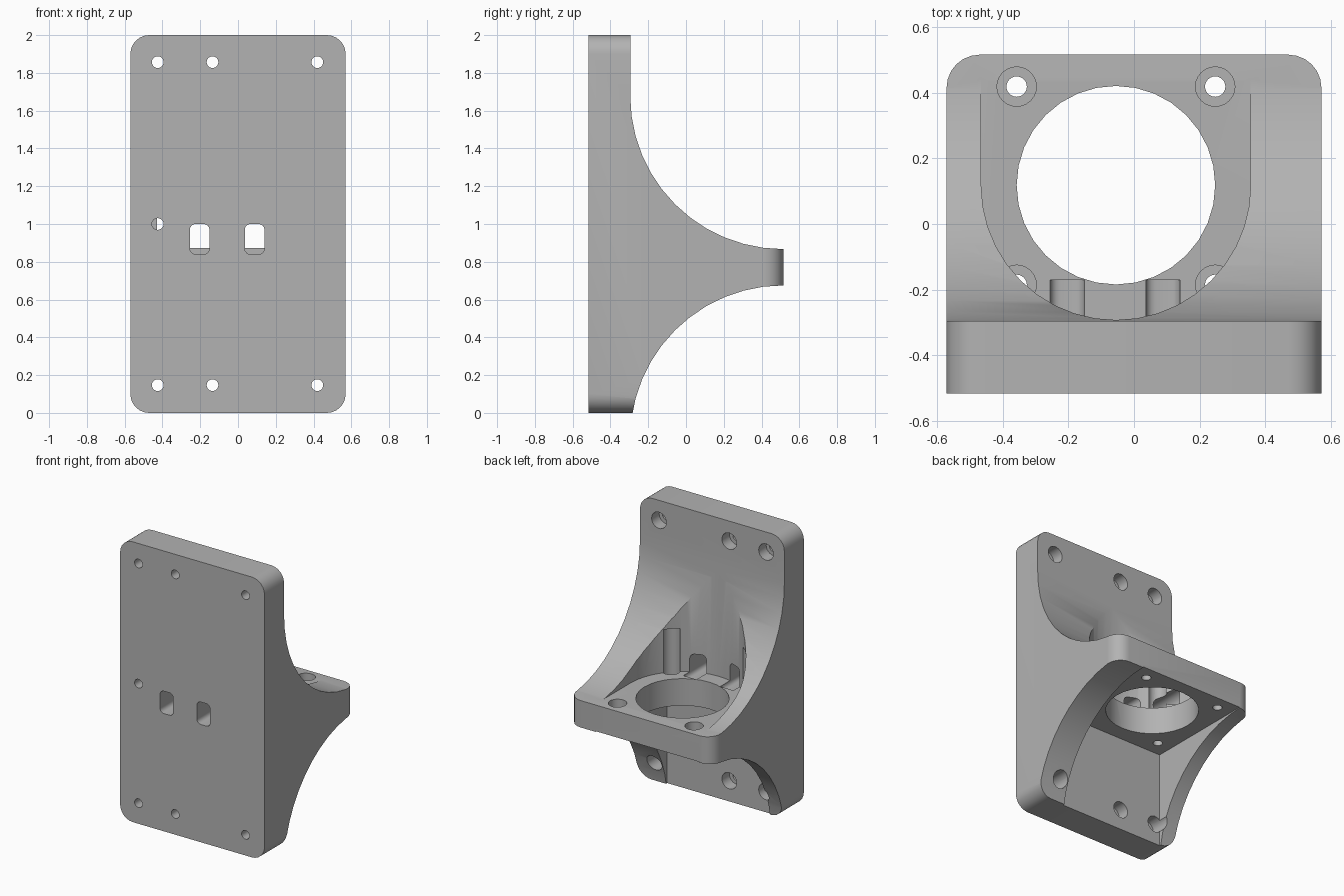
import bpy, bmesh, math

cube = bpy.data.objects.get("Cube")
if cube:
    bpy.data.objects.remove(cube, do_unlink=True)

# Maps a 2D outline plus a depth into space, by extrusion axis
PLACE = {
    "x": lambda a, b, d: (d, a, b),
    "y": lambda a, b, d: (a, d, b),
    "z": lambda a, b, d: (a, b, d),
}


def arc(cx, cy, r, start, end, steps):
    angles = [math.radians(start + (end - start) * i / steps) for i in range(steps + 1)]
    return [(cx + r * math.cos(t), cy + r * math.sin(t)) for t in angles]


def circle(cx, cy, r, sides=24):
    return arc(cx, cy, r, 0, 360, sides)[:-1]


def rounded_rect(x0, x1, y0, y1, r, steps=6):
    return (arc(x1 - r, y1 - r, r, 0, 90, steps) + arc(x0 + r, y1 - r, r, 90, 180, steps)
            + arc(x0 + r, y0 + r, r, 180, 270, steps) + arc(x1 - r, y0 + r, r, 270, 360, steps))


def prism(name, outline, axis, lo, hi):
    bm = bmesh.new()
    ends = [[bm.verts.new(PLACE[axis](a, b, d)) for a, b in outline] for d in (lo, hi)]
    for ring in ends:
        bm.faces.new(ring)
    n = len(outline)
    for i in range(n):
        j = (i + 1) % n
        bm.faces.new((ends[0][i], ends[0][j], ends[1][j], ends[1][i]))
    bmesh.ops.recalc_face_normals(bm, faces=bm.faces)
    mesh = bpy.data.meshes.new(name)
    bm.to_mesh(mesh)
    bm.free()
    obj = bpy.data.objects.new(name, mesh)
    bpy.context.collection.objects.link(obj)
    return obj


def combine(target, tool, operation="DIFFERENCE"):
    tool.hide_render = True
    mod = target.modifiers.new("cut", "BOOLEAN")
    mod.operation, mod.solver, mod.object = operation, "EXACT", tool
    bpy.context.view_layer.objects.active = target
    bpy.ops.object.modifier_apply(modifier=mod.name)
    bpy.data.objects.remove(tool, do_unlink=True)


# Bracket body: side profile with two concave sweeps
FRONT, PLATE_BACK, BACK, SWEEP = -0.515, -0.295, 0.515, 0.81
profile = ([(FRONT, -0.135), (FRONT, 2.1), (PLATE_BACK, 2.1)]
           + arc(BACK, 1.677, SWEEP, 180, 270, 12) + [(0.7, 0.867), (0.7, 0.675)]
           + arc(BACK, -0.135, SWEEP, 90, 180, 12))
body = prism("mounting_bracket", profile, "x", -0.7, 0.7)

# Rounded outlines of the plate and of the shelf
combine(body, prism("plate_outline", rounded_rect(-0.57, 0.57, 0, 2, 0.1), "y", -1, 1), "INTERSECT")
combine(body, prism("shelf_outline", rounded_rect(-0.5701, 0.5701, -0.9, BACK, 0.1), "z", -1, 3), "INTERSECT")

# Upper U-shaped pocket and lower square pocket
CX, CY, LEFT, RIGHT = -0.055, 0.118, -0.465, 0.355
pocket = [(RIGHT, 0.8), (LEFT, 0.8)] + arc(CX, CY, 0.41, 180, 360, 20)
combine(body, prism("upper_pocket", pocket, "z", 0.872, 2.5))
square = [(LEFT, PLATE_BACK), (RIGHT, PLATE_BACK), (RIGHT, 0.8), (LEFT, 0.8)]
combine(body, prism("lower_pocket", square, "z", -0.5, 0.68))

# Large round opening in the shelf
combine(body, prism("shelf_opening", circle(CX, CY, 0.302, 32), "z", 0.5, 0.95))

# Shelf screw holes with counterbores
for x in (-0.357, 0.247):
    for y in (-0.185, 0.418):
        combine(body, prism("screw_hole", circle(x, y, 0.031), "z", 0.5, 1.0))
        combine(body, prism("counterbore", circle(x, y, 0.06), "z", 0.79, 1.18))

# Plate screw holes with counterbores from the back
holes = [(x, z, 0.1) for x in (-0.425, -0.135, 0.42) for z in (0.147, 1.857)]
for x, z, end in holes + [(-0.425, 1.0, -0.05)]:
    combine(body, prism("screw_hole", circle(x, z, 0.031), "y", -0.7, end - 0.01))
    combine(body, prism("counterbore", circle(x, z, 0.058), "y", -0.38, end))

# Two slots through the plate
for x in (-0.203, 0.088):
    slot = rounded_rect(x - 0.052, x + 0.052, 0.84, 1.0, 0.03, 4)
    combine(body, prism("slot", slot, "y", -0.7, -0.17))

# Grey material
grey = bpy.data.materials.new("plain_grey")
grey.use_nodes = True
colour = (0.45, 0.45, 0.45, 1)
grey.diffuse_color = colour
grey.node_tree.nodes["Principled BSDF"].inputs["Base Color"].default_value = colour
body.data.materials.clear()
body.data.materials.append(grey)
for poly in body.data.polygons:
    poly.material_index = 0

# Smooth the curved walls, keep the edges sharp
bpy.ops.object.select_all(action="DESELECT")
body.select_set(True)
bpy.context.view_layer.objects.active = body
bpy.ops.object.shade_smooth_by_angle(angle=math.radians(30))
